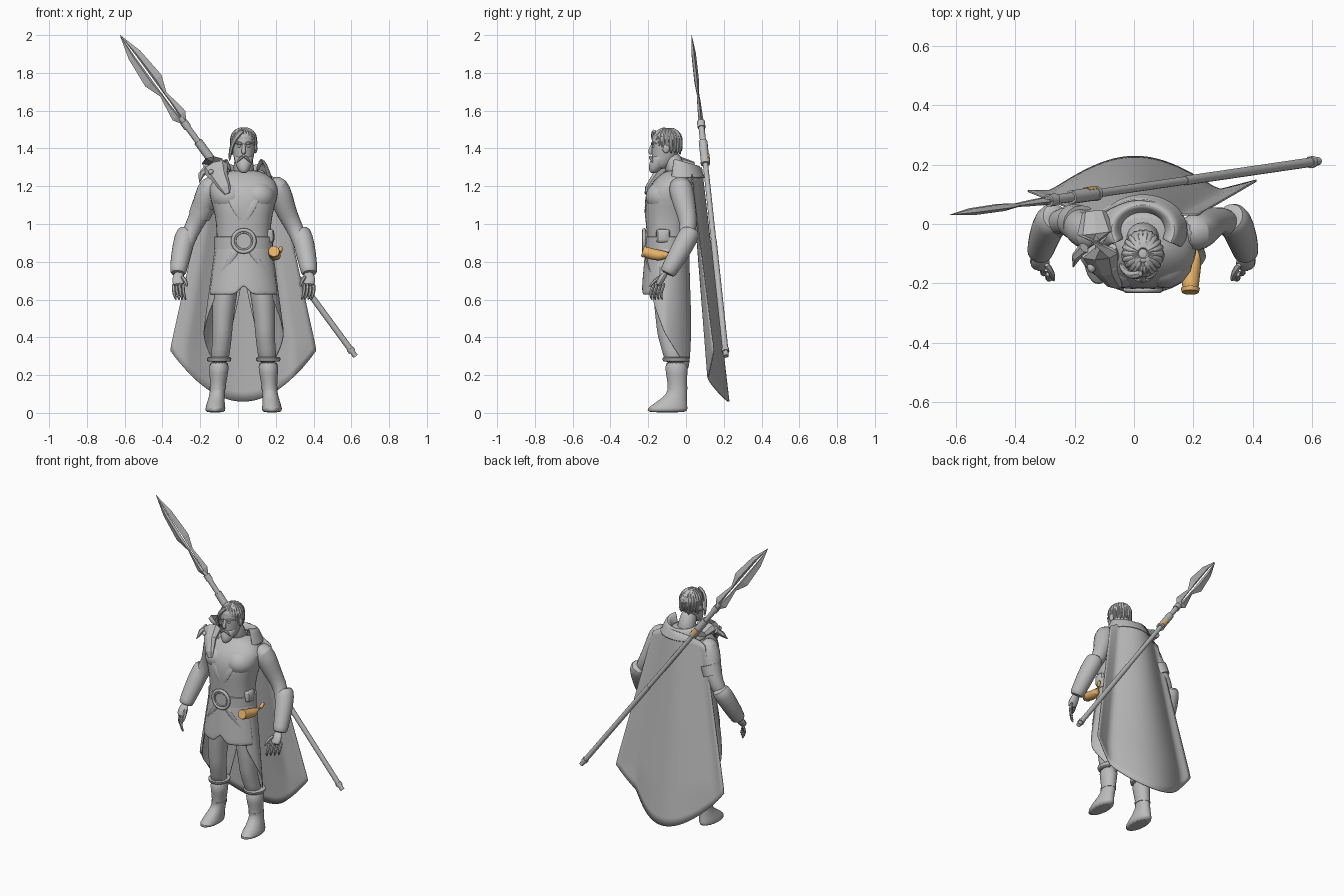
import bpy, bmesh, math, random
from math import sin, cos, pi
from mathutils import Vector

if "Cube" in bpy.data.objects:
    bpy.data.objects.remove(bpy.data.objects["Cube"])
random.seed(3)
CX = 0.03  # body centre line


def material(name, col):
    m = bpy.data.materials.new(name)
    m.use_nodes = True
    m.diffuse_color = (*col, 1)
    m.node_tree.nodes["Principled BSDF"].inputs["Base Color"].default_value = (*col, 1)
    return m


GREY = material("stone grey", (0.5, 0.5, 0.5))
TAN = material("horn tan", (0.8, 0.45, 0.14))


def make(name, verts, faces, mat=GREY, sub=1, thick=0, smooth=True):
    me = bpy.data.meshes.new(name)
    me.from_pydata([tuple(v) for v in verts], [], faces)
    bm = bmesh.new()
    bm.from_mesh(me)
    bmesh.ops.recalc_face_normals(bm, faces=bm.faces)
    bm.to_mesh(me)
    bm.free()
    me.materials.append(mat)
    ob = bpy.data.objects.new(name, me)
    bpy.context.collection.objects.link(ob)
    if thick:
        ob.modifiers.new("Thickness", "SOLIDIFY").thickness = thick
    if sub:
        mod = ob.modifiers.new("Subdivision", "SUBSURF")
        mod.levels = mod.render_levels = sub
    if smooth:
        bpy.ops.object.select_all(action="DESELECT")
        ob.select_set(True)
        bpy.context.view_layer.objects.active = ob
        bpy.ops.object.shade_smooth_by_angle(angle=0.8)
    return ob


def bridge(rings, closed=True):
    n = len(rings[0])
    faces = []
    for i in range(len(rings) - 1):
        for j in range(n if closed else n - 1):
            k = (j + 1) % n
            faces.append((i * n + j, i * n + k, (i + 1) * n + k, (i + 1) * n + j))
    if closed:
        faces += [tuple(range(n))[::-1], tuple(range((len(rings) - 1) * n, len(rings) * n))]
    return [v for r in rings for v in r], faces


def loft(name, secs, n=16, power=1.0, **kw):
    """Horizontal oval rings: x, y, z, half width, half depth."""
    def p(c):
        return math.copysign(abs(c) ** power, c)
    rings = [[(x + rx * p(cos(2 * pi * j / n)), y + ry * p(sin(2 * pi * j / n)), z) for j in range(n)]
             for x, y, z, rx, ry in secs]
    return make(name, *bridge(rings), **kw)


def limb(name, pts, n=10, flat=1.0, **kw):
    """Tube through points x, y, z, radius; flat squashes its depth."""
    ps = [Vector(p[:3]) for p in pts]
    rings = []
    for i, p in enumerate(ps):
        t = (ps[min(i + 1, len(ps) - 1)] - ps[max(i - 1, 0)]).normalized()
        a = Vector((0, 1, 0) if abs(t.y) < 0.9 else (0, 0, 1)).cross(t).normalized()
        b = t.cross(a)
        r = pts[i][3]
        rings.append([p + a * r * cos(2 * pi * j / n) + b * r * flat * sin(2 * pi * j / n) for j in range(n)])
    return make(name, *bridge(rings), **kw)


def ball(name, c, r, **kw):
    return loft(name, [(c[0], c[1], c[2] + r[2] * cos(a), r[0] * sin(a) + 0.001, r[1] * sin(a) + 0.001)
                       for a in [pi * i / 8 for i in range(9)]], n=14, sub=0, **kw)


def sheet(name, f, nu, nv, **kw):
    rows = [[f(i / nu, j / nv) for i in range(nu + 1)] for j in range(nv + 1)]
    return make(name, *bridge(rows, False), **kw)


def sided(s, pts):
    return [(CX + s * p[0], *p[1:]) for p in pts]


# torso and neck
loft("torso", [(CX, y, z, rx, ry) for y, z, rx, ry in [
    (-.09, .74, .14, .1), (-.1, .85, .146, .105), (-.1, .95, .143, .108), (-.095, 1.05, .152, .125),
    (-.085, 1.13, .178, .137), (-.07, 1.2, .19, .13), (-.05, 1.25, .15, .1), (-.035, 1.29, .08, .07)]],
    n=20, power=.85)
limb("neck", [(CX, -.035, 1.23, .07), (CX, -.06, 1.31, .054), (CX, -.09, 1.38, .05)])
for s, side in ((1, "left"), (-1, "right")):
    ball(side + "_pectoral", (CX + s * .075, -.115, 1.145), (.095, .1, .085))
    limb(side + "_lapel", sided(s, [(.105, -.09, 1.26, .02), (.1, -.145, 1.22, .022), (.07, -.212, 1.14, .022),
                                    (.03, -.216, 1.06, .018), (.0, -.208, 1.0, .01)]), flat=.3)

# arms, bracers and hands
for s, side in ((1, "left"), (-1, "right")):
    limb(side + "_arm", sided(s, [(.13, -.03, 1.22, .05), (.18, -.03, 1.2, .07), (.203, -.015, 1.13, .066),
         (.235, .008, 1.04, .054), (.285, .018, .955, .045), (.325, -.05, .83, .04), (.343, -.11, .74, .027)]))
    limb(side + "_bracer", sided(s, [(.292, .025, .97, .02), (.292, .025, .965, .052), (.31, .015, .94, .06),
         (.333, -.045, .83, .055), (.346, -.09, .755, .046), (.348, -.1, .735, .044), (.348, -.1, .735, .02)]), n=12)
    limb(side + "_palm", sided(s, [(.342, -.1, .75, .024), (.347, -.13, .71, .036), (.345, -.15, .67, .033)]), flat=.55)
    for i in range(4):
        x, y = .32 + .017 * i, -.175 + .018 * i
        limb(f"{side}_finger_{i + 1}", sided(s, [(x, y + .01, .69, .011), (x + .002, y - .012, .645, .011),
             (x - .008, y - .012, .615, .009), (x - .014, y - .003, .597, .005)]), n=6)
    limb(side + "_thumb", sided(s, [(.33, -.13, .725, .014), (.305, -.165, .7, .013), (.3, -.195, .665, .007)]), n=6)
limb("right_arm_band", sided(-1, [(.21, 0, 1.1, .064), (.236, .01, 1.04, .058)]), sub=0, n=16)

# legs and boots
for s, side in ((1, "left"), (-1, "right")):
    loft(side + "_leg", sided(s, [(.08, -.09, .8, .07, .085), (.095, -.092, .68, .07, .084), (.105, -.098, .57, .063, .073),
         (.112, -.098, .47, .055, .06), (.113, -.095, .41, .053, .058), (.12, -.075, .34, .05, .055),
         (.13, -.055, .25, .05, .055)]))
    loft(side + "_boot", sided(s, [(.15, -.1, .0, .052, .108), (.15, -.1, .022, .056, .112), (.147, -.075, .06, .046, .08),
         (.14, -.047, .1, .041, .054), (.136, -.045, .14, .041, .05), (.132, -.05, .21, .05, .058),
         (.13, -.052, .28, .06, .066)]))
    loft(side + "_boot_cuff", sided(s, [(.13, -.052, .272, .058, .066), (.13, -.052, .276, .063, .07),
         (.13, -.053, .29, .065, .072), (.13, -.053, .295, .058, .066)]), sub=0)
    loft(side + "_ankle_strap", sided(s, [(.137, -.046, .125, .044, .053), (.136, -.046, .14, .044, .053)]), sub=0)


# kilt: front panels and long split tails, a is the angle from the front
def cloth(a, z0, z1, v, grow):
    z = z0 + (z1 - z0) * v
    k = (0.9 - z) * grow
    return (CX + (.15 + k) * sin(a), -.098 - (.115 + k * .55) * cos(a), z)


def front_panel(u, v):
    a = (u - .5) * 2.5
    return cloth(a, .89, .625 + .05 * max(0, 1 - abs(a) * 4), v, .16)


def tail(s):
    def f(u, v):
        a = .95 + u * 2.1
        hem = .6 - .18 * min(1, u / .25) - .2 * min(1, max(0, (u - .25) / .4)) + .45 * max(0, (u - .68) / .32)
        x, y, z = cloth(a, .88, hem, v, .14)
        return (CX + s * (x - CX) * (1 - .7 * v * max(0, min(u, .65) - .25)), y - .03 * v * max(0, u - .5), z)
    return f


sheet("kilt_front", front_panel, 24, 6, thick=.008)
sheet("left_tail", tail(1), 20, 8, thick=.006)
sheet("right_tail", tail(-1), 20, 8, thick=.006)
for s, side in ((1, "left"), (-1, "right")):
    limb(side + "_sash_fold", sided(s, [(.02, -.218, .88, .016), (.08, -.212, .8, .018), (.13, -.18, .72, .01)]), flat=.3)

# belt, buckle and pouch
loft("belt", [(CX, -.1, z, .15 + d, .112 + d) for z, d in [(.865, 0), (.868, .006), (.932, .006), (.935, 0)]], n=28, sub=0)
for name, r, w in (("buckle_ring", .058, .01), ("buckle_inner_ring", .045, .005)):
    bpy.ops.mesh.primitive_torus_add(location=(CX, -.222, .91), rotation=(pi / 2, 0, 0), major_radius=r,
                                     minor_radius=w, major_segments=28, minor_segments=8)
    bpy.context.object.name = name
    bpy.context.object.data.materials.append(GREY)
    bpy.ops.object.shade_smooth_by_angle(angle=.8)
limb("buckle_plate", [(CX, -.2, .91, .055), (CX, -.222, .91, .055)], n=28, sub=0)
loft("belt_pouch", [(.16, -.12, z, r, .04) for z, r in [(.9, .03), (.91, .035), (.96, .035), (.975, .025)]], n=8, power=.5)

# drinking horn
limb("horn", [(.19, -.228, .855, .022), (.19, -.215, .852, .03), (.191, -.185, .842, .032), (.196, -.15, .835, .031),
              (.206, -.11, .833, .027), (.222, -.075, .85, .02), (.23, -.052, .885, .007)], mat=TAN)
limb("horn_rim", [(.19, -.23, .856, .029), (.19, -.217, .852, .032)], mat=TAN, sub=0, n=14)

# head and face
loft("head", [(CX, y, z, rx, ry) for y, z, rx, ry in [
    (-.135, 1.29, .03, .035), (-.125, 1.32, .046, .055), (-.112, 1.36, .056, .07), (-.107, 1.41, .063, .076),
    (-.107, 1.45, .064, .077), (-.105, 1.48, .052, .065), (-.1, 1.5, .025, .035)]])
loft("beard", [(CX, y, z, rx, ry) for y, z, rx, ry in [
    (-.175, 1.268, .012, .014), (-.165, 1.285, .032, .032), (-.153, 1.315, .044, .046), (-.138, 1.345, .052, .05),
    (-.12, 1.375, .056, .05)]], n=12)
limb("nose", [(CX, -.172, 1.43, .008), (CX, -.187, 1.4, .011), (CX, -.19, 1.378, .014), (CX, -.18, 1.368, .008)], n=8)
for s, side in ((1, "left"), (-1, "right")):
    limb(side + "_brow", sided(s, [(.006, -.182, 1.423, .009), (.03, -.176, 1.432, .01), (.05, -.155, 1.425, .005)]), n=6)
    ball(side + "_eye", (CX + s * .024, -.172, 1.412), (.01, .008, .007))
    ball(side + "_ear", (CX + s * .062, -.105, 1.4), (.01, .018, .025))
    limb(side + "_moustache", sided(s, [(0, -.19, 1.358, .01), (.02, -.187, 1.35, .011), (.036, -.172, 1.322, .005)]), n=6)

# hair: cap with swept locks
ball("hair_cap", (CX, -.1, 1.453), (.067, .08, .053))
for i in range(22):
    a = 2 * pi * i / 22
    front = max(0, -sin(a) - .25)
    reach = 2.15 - 1.5 * front + random.uniform(-.1, .1)
    pts = []
    for j in range(6):
        t = .15 + reach * j / 5
        w = min(t, 1.5)
        pts.append((CX + .064 * sin(w) * cos(a), -.1 + .075 * sin(w) * sin(a),
                    1.447 + .055 * cos(w) - .1 * max(0, t - 1.5), .017 - .0018 * j))
    limb(f"hair_lock_{i + 1}", pts, n=6)
limb("long_lock", [(.03, -.165, 1.498, .016), (-.005, -.177, 1.47, .017), (-.032, -.16, 1.42, .014),
                   (-.042, -.14, 1.37, .011), (-.045, -.135, 1.33, .004)], n=6)


# cape with a central bulge and flatter wings, and a turned collar
def cape(u, v):
    s = 2 * u - 1
    top = 1.3 - .07 * s * s
    z = top + v * (.06 + .27 * s * s - top)
    w = .18 + .205 * min(1, (1.28 - min(z, 1.28)) / .94)
    edge, middle = .035 + .08 * v, .085 + .145 * v
    bulge = cos(pi / 2 * min(1, abs(s + .06) / .74))
    return (CX - .003 + w * s, edge + (middle - edge) * bulge + .035 * v * max(0, (s - .65) / .35), z)


def collar(u, v):
    a = (u - .5) * 4.2
    r = .065 + .075 * v
    ridge = .06 + .025 * (1 - cos(a))
    return (CX + r * 1.1 * sin(a), -.02 + r * .88 * cos(a), 1.255 + ridge * sin(pi * min(1, v * .95 + .1)) - .01 * v)


sheet("cape", cape, 32, 24, thick=.006, sub=0)
sheet("collar", collar, 20, 7, thick=.008)
for s, side in ((1, "left"), (-1, "right")):
    limb(side + "_mantle", sided(s, [(.03, .05, 1.26, .04), (.11, .025, 1.25, .04), (.14, -.04, 1.24, .03),
                                     (.12, -.11, 1.215, .02)]), flat=.6)

# spear
TIP, BUTT = Vector((-.625, .03, 2.0)), Vector((.622, .212, .3))
AXIS = (BUTT - TIP).normalized()
LEN = (BUTT - TIP).length
WIDE = Vector((0, 1, 0)).cross(AXIS).normalized()
DEEP = AXIS.cross(WIDE)


def on_axis(d, r):
    return (*(TIP + AXIS * d), r)


limb("spear_shaft", [on_axis(.54, .014), on_axis(LEN - .02, .014)], n=12, sub=0)
for name, a, b, r in (("spear_socket", .57, .61, .021), ("spear_neck", .61, .7, .016), ("spear_grip", .7, .84, .023),
                      ("spear_ring", .835, .85, .025), ("lower_sleeve", 1.35, LEN - .05, .016),
                      ("butt_ring", LEN - .05, LEN - .03, .02), ("butt_cap", LEN - .03, LEN, .014)):
    limb(name, [on_axis(a, r), on_axis(b, r)], n=12, sub=0)
BLADE = [(0, .001), (.13, .038), (.3, .053), (.39, .02), (.45, .03), (.53, .042), (.58, .012)]
for s, side in ((1, "upper"), (-1, "lower")):
    rings = []
    for d, w in BLADE:
        gap = .004 if .1 < d < .5 else 0
        c = TIP + AXIS * d
        t = min(.012, w * .3)
        rings.append([c + WIDE * s * w, c + WIDE * s * (gap + w * .2) + DEEP * t,
                      c + WIDE * s * gap, c + WIDE * s * (gap + w * .2) - DEEP * t])
    make(side + "_blade_half", *bridge(rings), sub=0, smooth=False)
limb("spear_wrap", [(x, y + .018, z, r) for x, y, z, r in (on_axis(.785, .015), on_axis(.833, .015))], n=8, flat=.55, mat=TAN, sub=0)

# animal skull on the right shoulder
limb("skull", [(-.135, .04, 1.305, .04), (-.128, -.03, 1.32, .064), (-.118, -.1, 1.295, .068), (-.098, -.155, 1.25, .046),
               (-.068, -.2, 1.19, .03), (-.056, -.21, 1.16, .016)], n=8, flat=.6, sub=0, smooth=False)
for s, side in ((1, "inner"), (-1, "outer")):
    limb(side + "_skull_horn", [(-.122 + s * .045, -.08, 1.29, .02), (-.13 + s * .065, -.11, 1.26, .016),
                                (-.13 + s * .075, -.145, 1.22, .002)], n=6, sub=0, smooth=False)
    ball(side + "_skull_brow", (-.108 + s * .035, -.145, 1.275), (.014, .018, .014))
